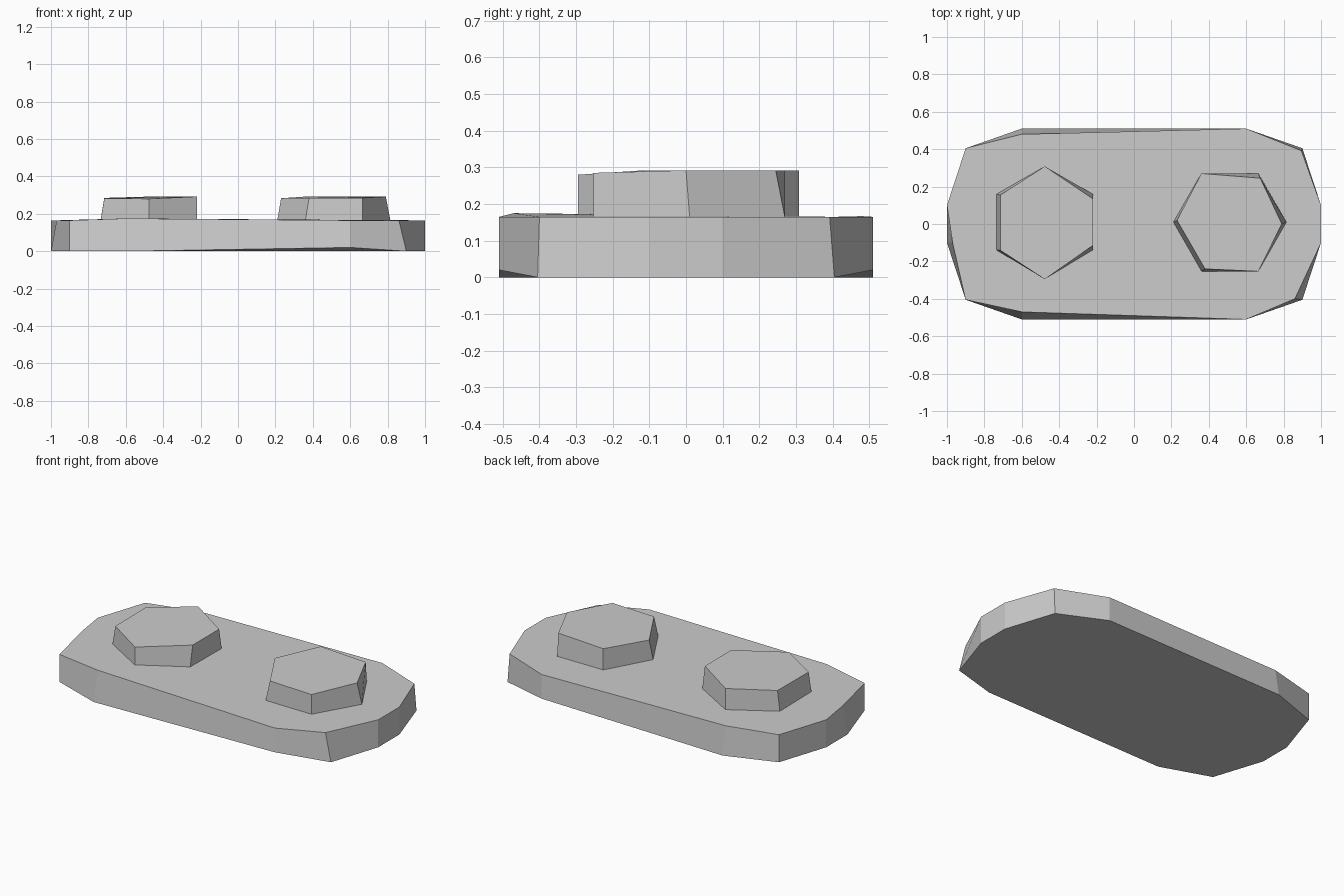
import bpy, bmesh

if "Cube" in bpy.data.objects:
    bpy.data.objects.remove(bpy.data.objects["Cube"])


def loft(name, bottom, top):
    """Solid between two outlines with matching point counts."""
    bm = bmesh.new()
    lo = [bm.verts.new(p) for p in bottom]
    hi = [bm.verts.new(p) for p in top]
    bm.faces.new(lo)
    bm.faces.new(hi)
    n = len(lo)
    for i in range(n):
        j = (i + 1) % n
        bm.faces.new((lo[i], lo[j], hi[j], hi[i]))
    bmesh.ops.recalc_face_normals(bm, faces=bm.faces)
    mesh = bpy.data.meshes.new(name)
    bm.to_mesh(mesh)
    bm.free()
    obj = bpy.data.objects.new(name, mesh)
    bpy.context.collection.objects.link(obj)
    return obj


def at(points, z, changes):
    """Raise an outline to height z, replacing a few worn corners."""
    out = [(x, y, z) for x, y in points]
    for i, p in changes.items():
        out[i] = p
    return out


# Base plate: twelve-sided outline with slightly worn corners
quarter = [(1.0, 0.1), (0.9, 0.405), (0.6, 0.51)]
right = [(x, -y) for x, y in reversed(quarter)] + quarter
outline = right + [(-x, -y) for x, y in right]
loft("base_plate",
     at(outline, 0.0, {0: (0.6, -0.51, 0.02), 5: (0.6, 0.51, 0.02)}),
     at(outline, 0.165, {1: (0.86, -0.4, 0.165), 4: (0.895, 0.392, 0.165),
                         6: (-0.6, 0.48, 0.167), 9: (-0.97, -0.1, 0.165),
                         11: (-0.6, -0.47, 0.175)}))

# Left stud: hexagon with corners pointing front and back
hex_left = [(-0.735, 0.16), (-0.735, -0.14), (-0.477, -0.295),
            (-0.22, -0.14), (-0.22, 0.16), (-0.477, 0.308)]
loft("left_stud", at(hex_left, 0.164, {}),
     at(hex_left, 0.292, {0: (-0.715, 0.155, 0.285), 1: (-0.715, -0.14, 0.283),
                          2: (-0.477, -0.295, 0.28), 3: (-0.22, -0.115, 0.292),
                          4: (-0.22, 0.135, 0.292)}))

# Right stud: hexagon with corners pointing sideways
hex_right = [(0.21, 0.01), (0.36, -0.253), (0.665, -0.253),
             (0.815, 0.01), (0.665, 0.27), (0.36, 0.27)]
loft("right_stud", at(hex_right, 0.164, {}),
     at(hex_right, 0.292, {0: (0.23, 0.02, 0.283), 1: (0.38, -0.24, 0.285),
                           2: (0.665, -0.253, 0.285), 3: (0.79, 0.0, 0.292),
                           4: (0.675, 0.245, 0.292)}))
